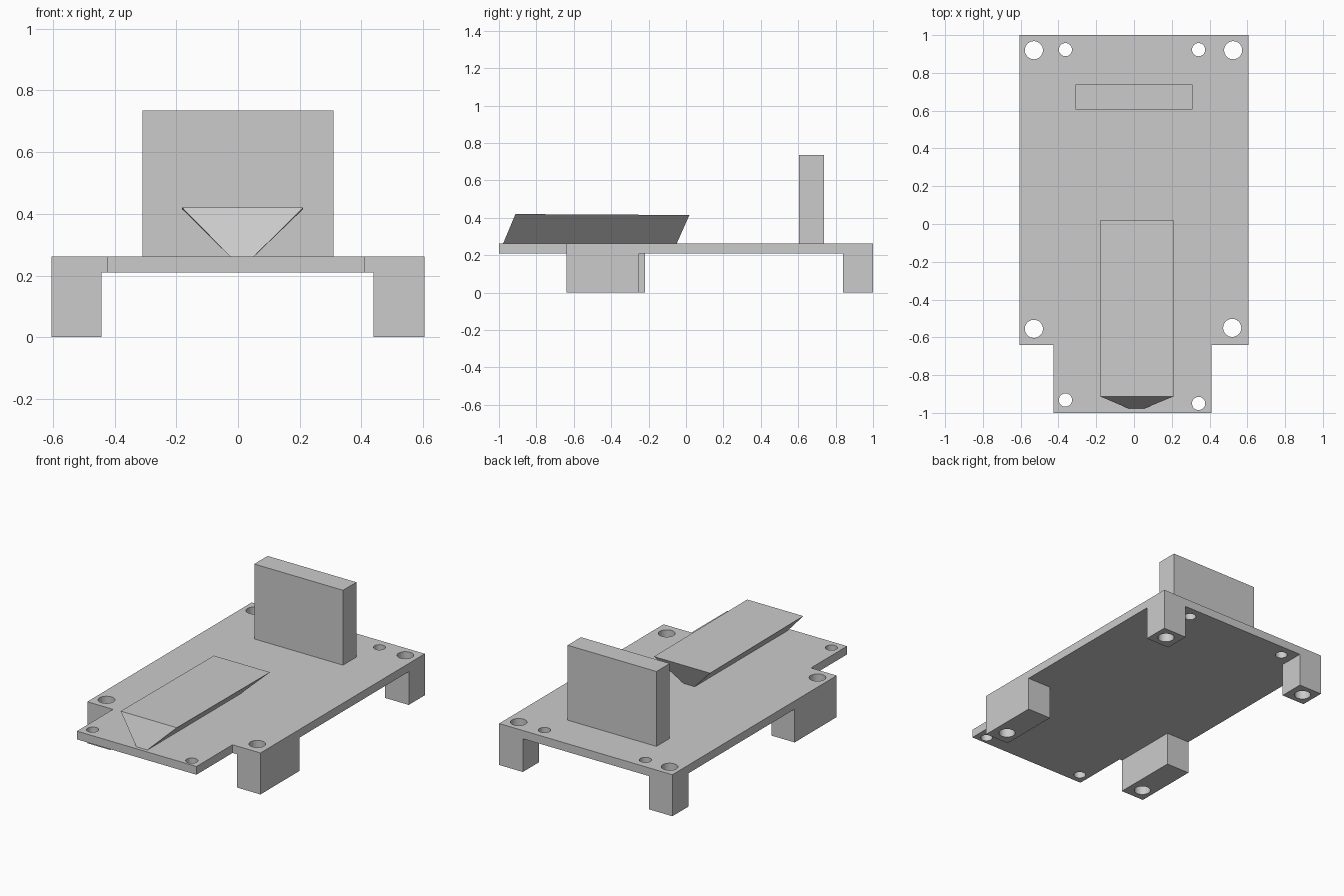
import bpy, bmesh
from mathutils import Vector

if "Cube" in bpy.data.objects:
    bpy.data.objects.remove(bpy.data.objects["Cube"], do_unlink=True)

grey = bpy.data.materials.new("light_grey")
grey.use_nodes = True
grey.diffuse_color = (0.6, 0.6, 0.6, 1)
grey.node_tree.nodes["Principled BSDF"].inputs["Base Color"].default_value = grey.diffuse_color

UNDER, TOP = 0.21, 0.262


def finish(name, bm):
    bmesh.ops.recalc_face_normals(bm, faces=bm.faces)
    mesh = bpy.data.meshes.new(name)
    bm.to_mesh(mesh)
    bm.free()
    mesh.materials.append(grey)
    obj = bpy.data.objects.new(name, mesh)
    bpy.context.collection.objects.link(obj)
    return obj


def loft(name, lower, upper):
    """Solid between two matching loops of points."""
    bm = bmesh.new()
    a = [bm.verts.new(p) for p in lower]
    b = [bm.verts.new(p) for p in upper]
    bm.faces.new(a)
    bm.faces.new(b)
    for i in range(len(a)):
        j = (i + 1) % len(a)
        bm.faces.new((a[i], a[j], b[j], b[i]))
    return finish(name, bm)


def prism(name, outline, z0, z1):
    return loft(name, [(x, y, z0) for x, y in outline], [(x, y, z1) for x, y in outline])


def rect(x0, x1, y0, y1):
    return [(x0, y0), (x1, y0), (x1, y1), (x0, y1)]


def boolean(target, tool, operation):
    mod = target.modifiers.new(operation.lower(), "BOOLEAN")
    mod.operation, mod.solver, mod.object = operation, "EXACT", tool
    bpy.context.view_layer.update()
    bpy.context.view_layer.objects.active = target
    bpy.ops.object.modifier_apply(modifier=mod.name)
    bpy.data.objects.remove(tool, do_unlink=True)


# Base plate with a narrower front tab
base = prism("base_plate", [(-0.605, 1), (-0.605, -0.64), (-0.425, -0.64), (-0.425, -1),
                            (0.41, -1), (0.41, -0.64), (0.605, -0.64), (0.605, 1)], UNDER, TOP)

# Corner legs, joined to the plate
for x0, x1, front_end in ((-0.605, -0.443, -0.22), (0.44, 0.605, -0.25)):
    for y0, y1 in ((-0.64, front_end), (0.84, 1)):
        boolean(base, prism("leg", rect(x0, x1, y0, y1), 0, (UNDER + TOP) / 2), "UNION")

# Screw holes: large through the legs, small through the plate only
large = [(-0.53, 0.92), (0.525, 0.92), (-0.53, -0.555), (0.52, -0.55)]
small = [(-0.363, 0.923), (0.342, 0.923), (-0.363, -0.932), (0.342, -0.95)]
for radius, centres in ((0.048, large), (0.035, small)):
    for x, y in centres:
        bm = bmesh.new()
        bmesh.ops.create_cone(bm, cap_ends=True, segments=32, radius1=radius, radius2=radius, depth=1)
        bmesh.ops.translate(bm, verts=bm.verts, vec=Vector((x, y, 0.2)))
        cutter = finish("hole_cutter", bm)
        cutter.hide_render = True
        boolean(base, cutter, "DIFFERENCE")

# Upright panel near the back
prism("upright_panel", rect(-0.31, 0.31, 0.605, 0.738), TOP, 0.735)

# Flared wedge leaning backwards
loft("wedge_block",
     [(x, y, TOP) for x, y in rect(-0.026, 0.052, -0.978, -0.05)],
     [(x, y, 0.42 if y < -0.5 else 0.415) for x, y in rect(-0.181, 0.211, -0.912, 0.018)])
